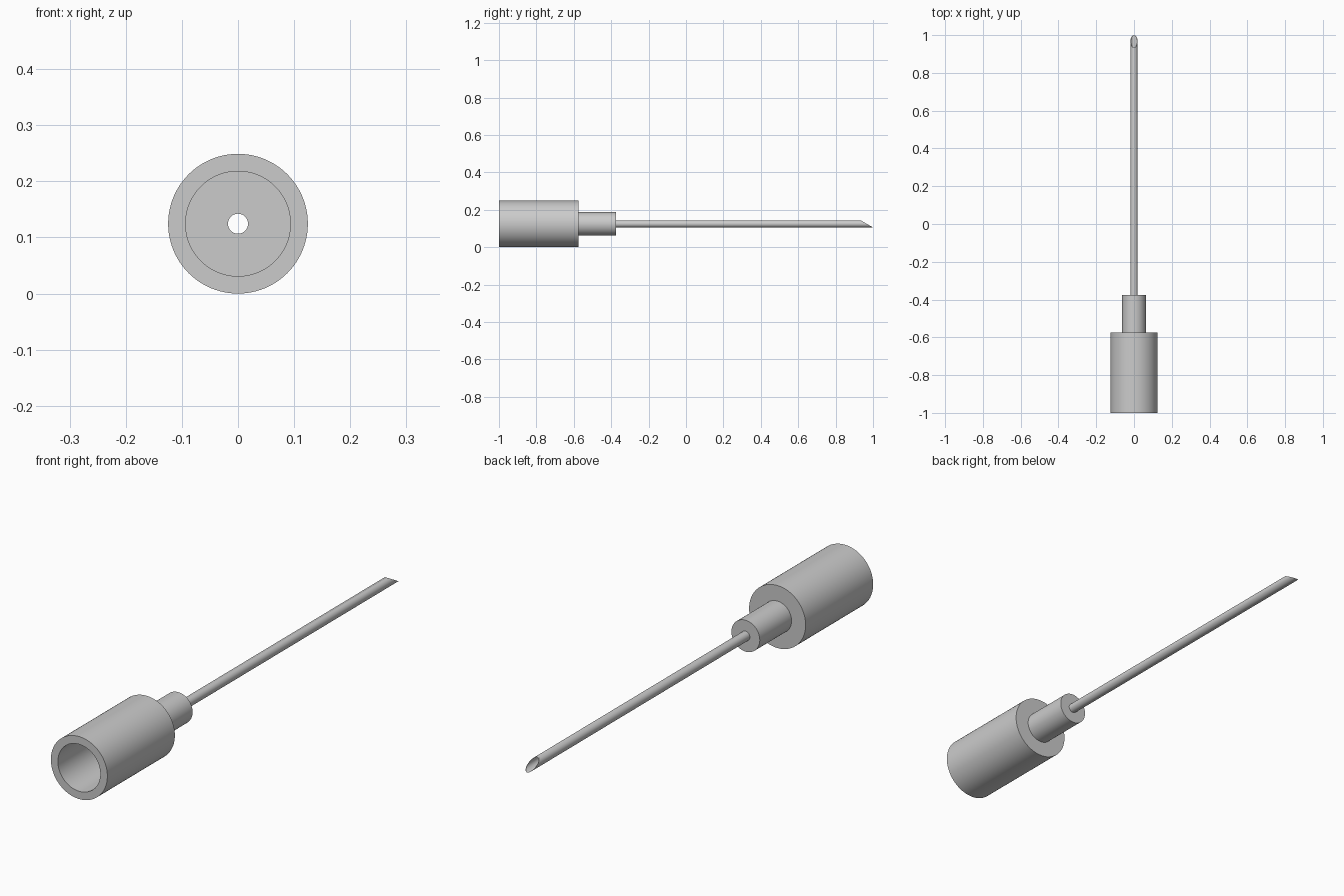
import bpy, bmesh, math

if "Cube" in bpy.data.objects:
    bpy.data.objects.remove(bpy.data.objects["Cube"])

CZ = 0.1245      # height of the common axis
R_OUT, R_IN = 0.019, 0.0178
SEGS = 96


def lathe(name, profile, tip=None):
    """Revolve a closed (radius, y) profile around the y axis."""
    bm = bmesh.new()
    rings = []
    for i in range(SEGS):
        a = 2 * math.pi * i / SEGS
        ring = []
        for r, y in profile:
            z = r * math.sin(a)
            if tip and y == 1.0:          # slanted cut at the needle tip
                y -= tip * (z + R_OUT) / (2 * R_OUT)
            ring.append(bm.verts.new((r * math.cos(a), y, z + CZ)))
        rings.append(ring)
    n = len(profile)
    for i in range(SEGS):
        a, b = rings[i], rings[(i + 1) % SEGS]
        for j in range(n):
            k = (j + 1) % n
            bm.faces.new((a[j], a[k], b[k], b[j]))
    bmesh.ops.recalc_face_normals(bm, faces=bm.faces)
    mesh = bpy.data.meshes.new(name)
    bm.to_mesh(mesh)
    bm.free()
    ob = bpy.data.objects.new(name, mesh)
    bpy.context.collection.objects.link(ob)
    bpy.ops.object.select_all(action='DESELECT')
    bpy.context.view_layer.objects.active = ob
    ob.select_set(True)
    bpy.ops.object.shade_smooth_by_angle(angle=math.radians(30))
    return ob


# Hub: wide hollow socket, stepping down to the neck with a narrow bore
lathe("hub", [(0.0935, -1.0), (0.1245, -1.0), (0.1245, -0.575),
              (0.0625, -0.575), (0.0625, -0.375), (R_IN, -0.375),
              (R_IN, -0.605), (0.0935, -0.605)])

# Needle: thin hollow tube with a bevelled tip
lathe("needle", [(R_IN, -0.376), (R_OUT, -0.376), (R_OUT, 1.0), (R_IN, 1.0)],
      tip=0.066)
